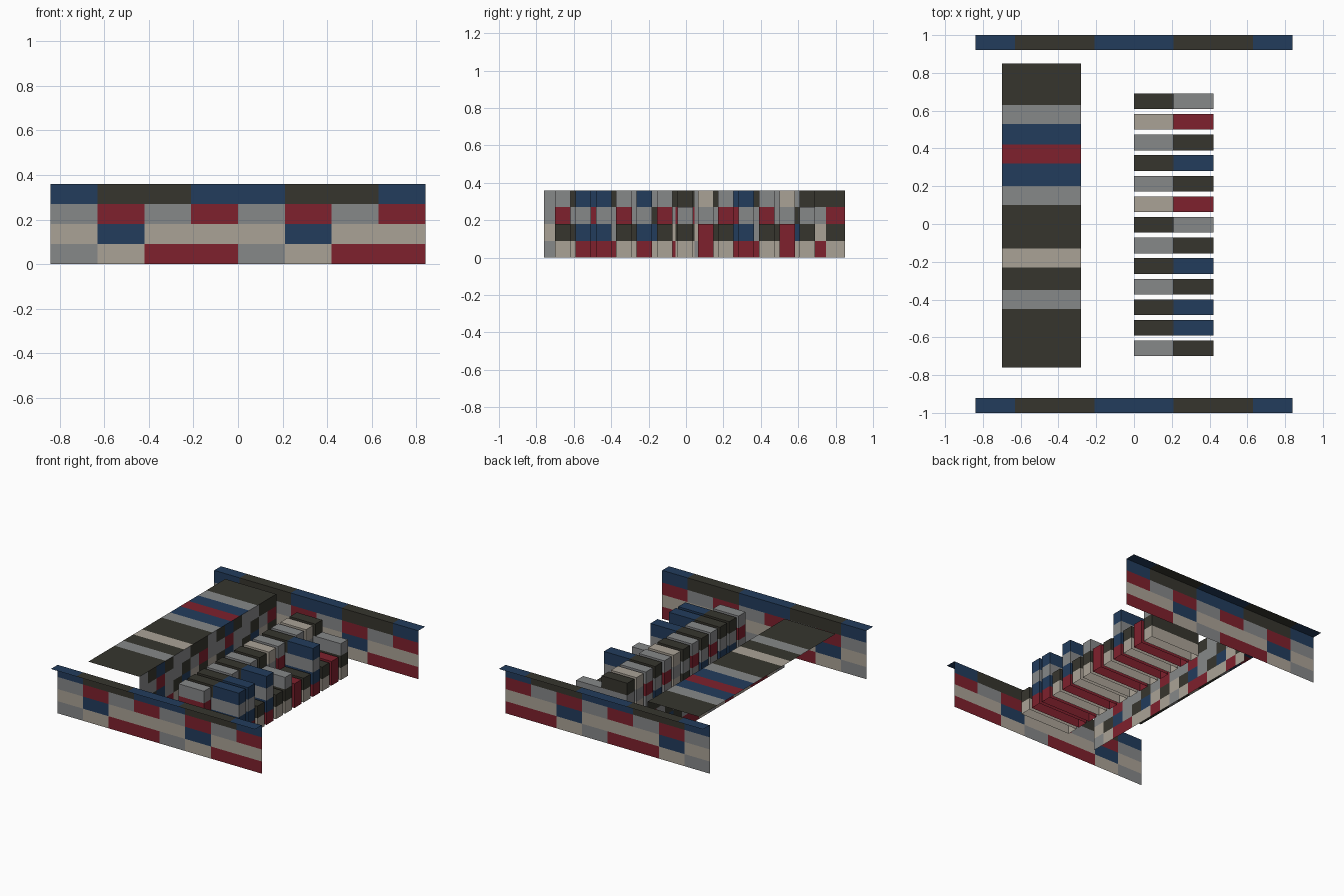
import bpy

if "Cube" in bpy.data.objects:
    bpy.data.objects.remove(bpy.data.objects["Cube"])

COLOURS = {
    "B": ("navy_blue", (0.016, 0.045, 0.107)),
    "D": ("dark_olive", (0.037, 0.036, 0.027)),
    "R": ("deep_red", (0.209, 0.015, 0.026)),
    "G": ("mid_grey", (0.240, 0.246, 0.250)),
    "W": ("beige", (0.402, 0.361, 0.305)),
}
KEYS = list(COLOURS)
MATS = []
for name, rgb in COLOURS.values():
    m = bpy.data.materials.new(name)
    m.diffuse_color = (*rgb, 1)
    m.use_nodes = True
    m.node_tree.nodes["Principled BSDF"].inputs["Base Color"].default_value = m.diffuse_color
    MATS.append(m)

LAYER = 0.09      # height of one container
TOP = 4 * LAYER


class Part:
    """Collects coloured quads and turns them into one object."""

    def __init__(self, name):
        self.name, self.v, self.f, self.c = name, [], [], []

    def quad(self, pts, colour):
        n = len(self.v)
        self.v += pts
        self.f.append((n, n + 1, n + 2, n + 3))
        self.c.append(KEYS.index(colour))

    def wall(self, a, b, z0, z1, colour):
        (ax, ay), (bx, by) = a, b
        self.quad([(ax, ay, z0), (bx, by, z0), (bx, by, z1), (ax, ay, z1)], colour)

    def flat(self, x0, x1, y0, y1, z, colour):
        self.quad([(x0, y0, z), (x1, y0, z), (x1, y1, z), (x0, y1, z)], colour)

    def finish(self):
        me = bpy.data.meshes.new(self.name)
        me.from_pydata(self.v, [], self.f)
        for m in MATS:
            me.materials.append(m)
        me.polygons.foreach_set("material_index", self.c)
        me.update()
        bpy.context.collection.objects.link(bpy.data.objects.new(self.name, me))


# Long end walls: four layers of containers and an outward top ledge
LONG = ["GWRRGWRR", "WBWWWBWW", "GRGRGRGR", "BDDBBDDB"]
for side, name in ((-1, "front_stack_wall"), (1, "back_stack_wall")):
    p = Part(name)
    for i in range(8):
        x0, x1 = -0.84 + 0.21 * i, -0.63 + 0.21 * i
        ends = [(x0, side * 0.92), (x1, side * 0.92)]
        if side > 0:
            ends.reverse()
        for k, row in enumerate(LONG):
            p.wall(*ends, k * LAYER, (k + 1) * LAYER, row[i])
        p.flat(x0, x1, *sorted((side * 0.92, side)), TOP, LONG[3][i])
    p.finish()

# Striped deck on the left with a single wall below its inner edge
p = Part("left_stack_deck")
EDGES = [-0.76, -0.45, -0.35, -0.23, -0.13, 0.10, 0.20, 0.32, 0.42, 0.53, 0.63, 0.85]
for y0, y1, c in zip(EDGES, EDGES[1:], "DGDWDGBRBGD"):
    p.flat(-0.70, -0.28, y0, y1, TOP, c)
p.finish()

p = Part("left_stack_wall")
SIDE = ["GWRRWWRW", "WDBGDBWD", "GGRGGDGR", "GDBDGGDD"]
step = 1.61 / 16
for i in range(16):
    y0 = -0.76 + step * i
    for k, row in enumerate(SIDE):
        p.wall((-0.28, y0), (-0.28, y0 + step), k * LAYER, (k + 1) * LAYER, row[i % 8])
p.finish()

# Thirteen narrow rows: tall left stack, right stack of varying height.
# kind: (left layers bottom to top, right layers bottom to top)
KINDS = {
    "a": ("RBGD", "RBGB"),
    "b": ("WGRG", "WD"),
    "c": ("RWGW", "RR"),
    "d": ("WDGD", "WDG"),
}
for n, kind in enumerate("baababdcbabcd"):
    y0 = -0.70 + n * 0.109
    y1 = y0 + 0.083
    left, right = KINDS[kind]
    p = Part(f"container_row_{n + 1}")
    for x0, layers, in ((0.0, left), (0.21, right)):
        x1 = x0 + 0.21
        for k, c in enumerate(layers):
            z0, z1 = k * LAYER, (k + 1) * LAYER
            p.wall((x0, y0), (x1, y0), z0, z1, c)
            p.wall((x1, y1), (x0, y1), z0, z1, c)
            if x0 == 0:
                p.wall((x0, y1), (x0, y0), z0, z1, c)
            # inner end only shows above a shorter right stack
            if x0 > 0 or k >= len(right):
                p.wall((x1, y0), (x1, y1), z0, z1, c)
        p.flat(x0, x1, y0, y1, len(layers) * LAYER, layers[-1])
    p.finish()
